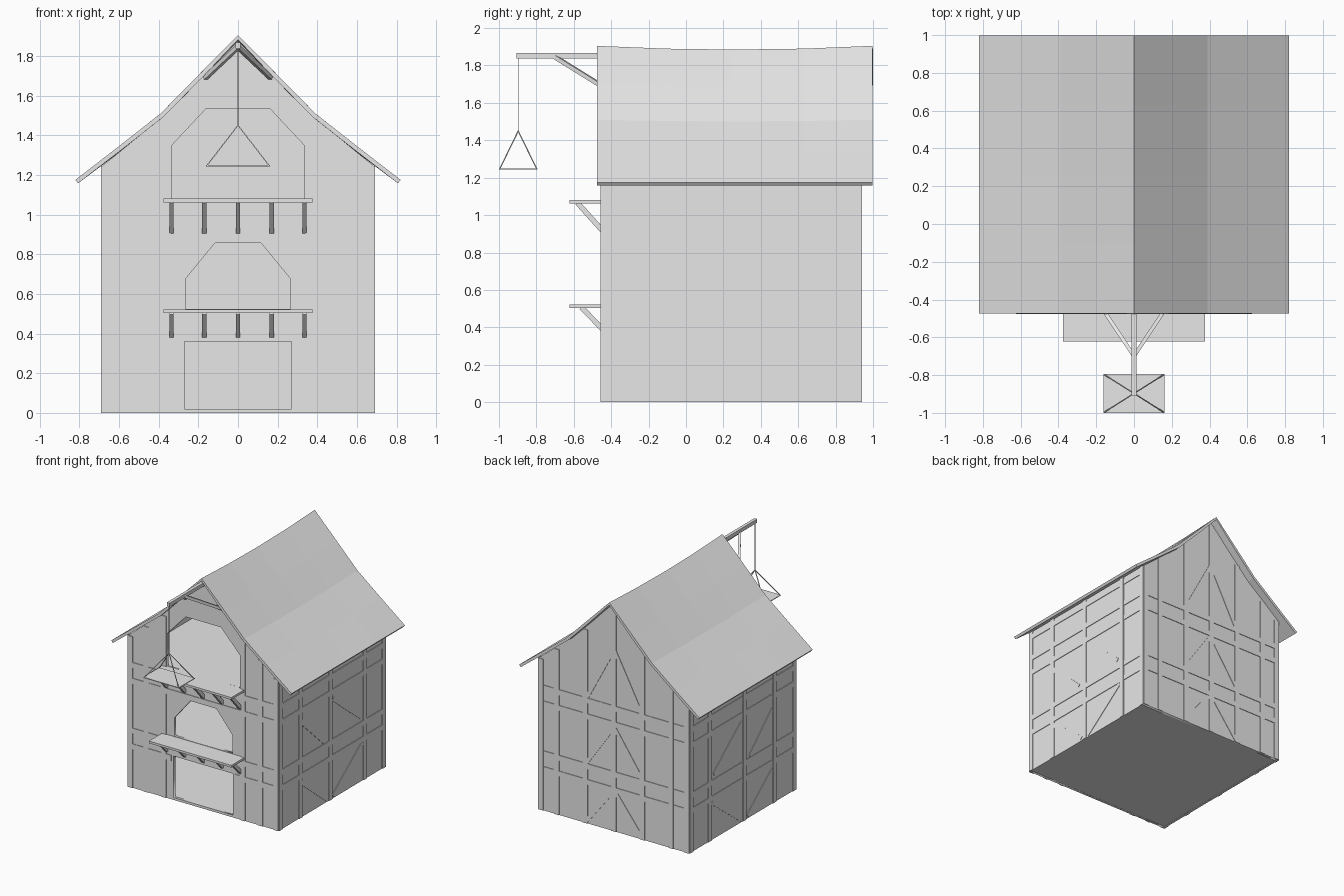
import bpy, bmesh
from mathutils import Vector, Matrix

if "Cube" in bpy.data.objects:
    bpy.data.objects.remove(bpy.data.objects["Cube"])

grey = bpy.data.materials.new("plain_grey")
grey.use_nodes = True
grey.diffuse_color = (0.8, 0.8, 0.8, 1)
grey.node_tree.nodes["Principled BSDF"].inputs["Base Color"].default_value = (0.8, 0.8, 0.8, 1)

HALF, FRONT, BACK, EAVE = 0.685, -0.45, 0.935, 1.245
KNEE_X, KNEE_Z, APEX = 0.39, 1.485, 1.875
SKIN = 0.02


def link(name, mesh):
    obj = bpy.data.objects.new(name, mesh)
    bpy.context.collection.objects.link(obj)
    if not mesh.materials:
        mesh.materials.append(grey)
    return obj


def finish(name, bm):
    mesh = bpy.data.meshes.new(name)
    bm.to_mesh(mesh)
    bm.free()
    return link(name, mesh)


def box(bm, lo, hi):
    lo, hi = Vector(lo), Vector(hi)
    mat = Matrix.Translation((lo + hi) / 2) @ Matrix.Diagonal((*(hi - lo), 1))
    bmesh.ops.create_cube(bm, size=1, matrix=mat)


def beam(bm, a, b, width, depth, normal):
    """Square-ended bar from a to b, with its depth along the given normal."""
    a, b = Vector(a), Vector(b)
    along = (b - a).normalized()
    side = along.cross(Vector(normal)).normalized()
    out = side.cross(along)
    mat = Matrix((side * width, out * depth, b - a)).transposed().to_4x4()
    mat.translation = (a + b) / 2
    bmesh.ops.create_cube(bm, size=1, matrix=mat)


def panel(name, outlines, y, thick):
    """Upright panel; outlines after the first become holes."""
    curve = bpy.data.curves.new(name, "CURVE")
    curve.dimensions, curve.fill_mode, curve.extrude = "2D", "BOTH", thick / 2
    for pts in outlines:
        spline = curve.splines.new("POLY")
        spline.points.add(len(pts) - 1)
        for p, (x, z) in zip(spline.points, pts):
            p.co = (x, z, 0, 1)
        spline.use_cyclic_u = True
    temp = bpy.data.objects.new(name + "_outline", curve)
    bpy.context.collection.objects.link(temp)
    deps = bpy.context.evaluated_depsgraph_get()
    mesh = bpy.data.meshes.new_from_object(temp.evaluated_get(deps))
    bpy.data.objects.remove(temp)
    mesh.transform(Matrix.Translation((0, y, 0)) @ Matrix.Rotation(1.5707963, 4, "X"))
    return link(name, mesh)


def mirrored(pts):
    return pts + [(-x, z) for x, z in reversed(pts) if x > 0]


def gable_z(x):
    x = abs(x)
    if x < KNEE_X:
        return APEX + (KNEE_Z - APEX) * x / KNEE_X
    return KNEE_Z + (EAVE - KNEE_Z) * (x - KNEE_X) / (HALF - KNEE_X)


# Hollow walls, with openings in the front gable
gable = mirrored([(HALF, 0), (HALF, EAVE), (KNEE_X, KNEE_Z), (0, APEX)])
door = mirrored([(0.27, 0.02), (0.27, 0.36)])
low_opening = mirrored([(0.265, 0.525), (0.265, 0.675), (0.105, 0.87)])
high_opening = mirrored([(0.333, 1.08), (0.333, 1.35), (0.16, 1.535)])
panel("front_wall", [gable, door, low_opening, high_opening], FRONT + SKIN / 2, SKIN)
panel("back_wall", [gable], BACK - SKIN / 2, SKIN)
for side, name in ((1, "left_wall"), (-1, "right_wall")):
    bm = bmesh.new()
    xs = sorted((side * HALF, side * (HALF - SKIN)))
    box(bm, (xs[0], FRONT, 0), (xs[1], BACK, EAVE))
    finish(name, bm)

# Floors, one at each storey
for name, top in (("ground_floor", 0.02), ("middle_floor", 0.522), ("loft_floor", 1.08)):
    bm = bmesh.new()
    box(bm, (-HALF + 0.005, FRONT + 0.01, top - 0.019), (HALF - 0.005, BACK - 0.005, top))
    finish(name, bm)

# Sagging roof, made as a bent sheet with thickness
bm = bmesh.new()
half_roof = [(0.82, 1.175), (0.6, 1.345), (0.39, 1.51), (0.2, 1.703), (0, 1.905)]
section = mirrored(half_roof)
LENGTHS = [-0.475, -0.1, 0.25, 0.63, 0.998]
rows = []
for y in LENGTHS:
    sag = 0.02 * (1 - ((y - 0.26) / 0.74) ** 2)
    rows.append([bm.verts.new((x, y, z - sag * (z - 1.175) / 0.73)) for x, z in section])
for r, s in zip(rows, rows[1:]):
    for i in range(len(section) - 1):
        bm.faces.new((r[i], s[i], s[i + 1], r[i + 1]))
bmesh.ops.recalc_face_normals(bm, faces=bm.faces[:])
if sum(f.normal.z for f in bm.faces) < 0:
    bmesh.ops.reverse_faces(bm, faces=bm.faces[:])
roof = finish("roof", bm)
thick = roof.modifiers.new("thickness", "SOLIDIFY")
thick.thickness, thick.offset = 0.022, -1

# Timber framing on the two long walls
RAILS = (0.34, 0.47, 0.88, 1.01)
TW, TD = 0.045, 0.012
side_braces = [((0.64, 0.31), (0.255, 0.02)), ((0.18, 0.02), (-0.17, 0.3)),
               ((0.62, 0.53), (0.255, 0.82)), ((0.15, 0.5), (-0.17, 0.8))]
for side, name in ((1, "left_timbers"), (-1, "right_timbers")):
    bm = bmesh.new()
    x, n = side * HALF, (1, 0, 0)
    for y in (FRONT + TW / 2, -0.17, 0.22, 0.67, BACK - TW / 2):
        beam(bm, (x, y, 0), (x, y, EAVE), TW, TD, n)
    for z in RAILS + (1.2,):
        beam(bm, (x, FRONT, z), (x, BACK, z), TW, TD - 0.002, n)
    for a, b in side_braces:
        beam(bm, (x, *a), (x, *b), 0.035, TD - 0.004, n)
    finish(name, bm)

# Timber framing on the back gable
bm = bmesh.new()
n = (0, 1, 0)
for x in (-0.663, -0.52, -0.26, 0, 0.26, 0.52, 0.663):
    beam(bm, (x, BACK, 0), (x, BACK, gable_z(abs(x) + TW / 2)), TW, TD, n)
for z in RAILS:
    beam(bm, (-HALF, BACK, z), (HALF, BACK, z), TW, TD - 0.002, n)
for side in (-1, 1):
    for lo, hi in ((0.02, 0.34), (0.5, 0.86), (1.03, 1.5)):
        beam(bm, (side * 0.25, BACK, lo), (0, BACK, hi), 0.03, TD - 0.004, n)
finish("back_timbers", bm)

# Timber framing on the front gable, kept clear of the openings
bm = bmesh.new()
for side in (-1, 1):
    for x in (0.36, 0.52, 0.663):
        beam(bm, (side * x, FRONT, 0), (side * x, FRONT, gable_z(x + TW / 2)), TW, TD, n)
    for z in RAILS:
        inner = 0.28 if z < 0.86 else 0.0
        if z < 0.4:
            inner = 0.29
        beam(bm, (side * inner, FRONT, z), (side * HALF, FRONT, z), TW, TD - 0.002, n)
finish("front_timbers", bm)

# Loading ledges on slanted brackets
for name, top, reach, drop in (("lower", 0.522, -0.56, 0.39), ("upper", 1.08, -0.58, 0.915)):
    bm = bmesh.new()
    box(bm, (-0.375, -0.622, top - 0.018), (0.375, FRONT + 0.01, top))
    finish(name + "_ledge", bm)
    bm = bmesh.new()
    for x in (-0.335, -0.17, 0, 0.17, 0.335):
        beam(bm, (x, reach, top - 0.015), (x, FRONT + 0.005, drop), 0.022, 0.028, (0, 1, 1))
    finish(name + "_brackets", bm)

# Hoist beam with two struts
bm = bmesh.new()
box(bm, (-0.013, -0.907, 1.838), (0.013, FRONT + 0.01, 1.868))
finish("hoist_beam", bm)
bm = bmesh.new()
for side in (-1, 1):
    beam(bm, (0, -0.7, 1.845), (side * 0.165, FRONT, 1.69), 0.02, 0.022, (0, 0, 1))
finish("hoist_struts", bm)

# Ropes and hanging tray
bm = bmesh.new()
knot = (0, -0.897, 1.45)
beam(bm, knot, (0, -0.897, 1.84), 0.005, 0.005, (0, 1, 0))
for sx in (-1, 1):
    for sy in (-1, 1):
        beam(bm, knot, (sx * 0.157, -0.897 + sy * 0.099, 1.247), 0.005, 0.005, (0, 1, 0))
finish("hoist_ropes", bm)
bm = bmesh.new()
box(bm, (-0.162, -1.0, 1.243), (0.162, -0.793, 1.249))
finish("hoist_tray", bm)
